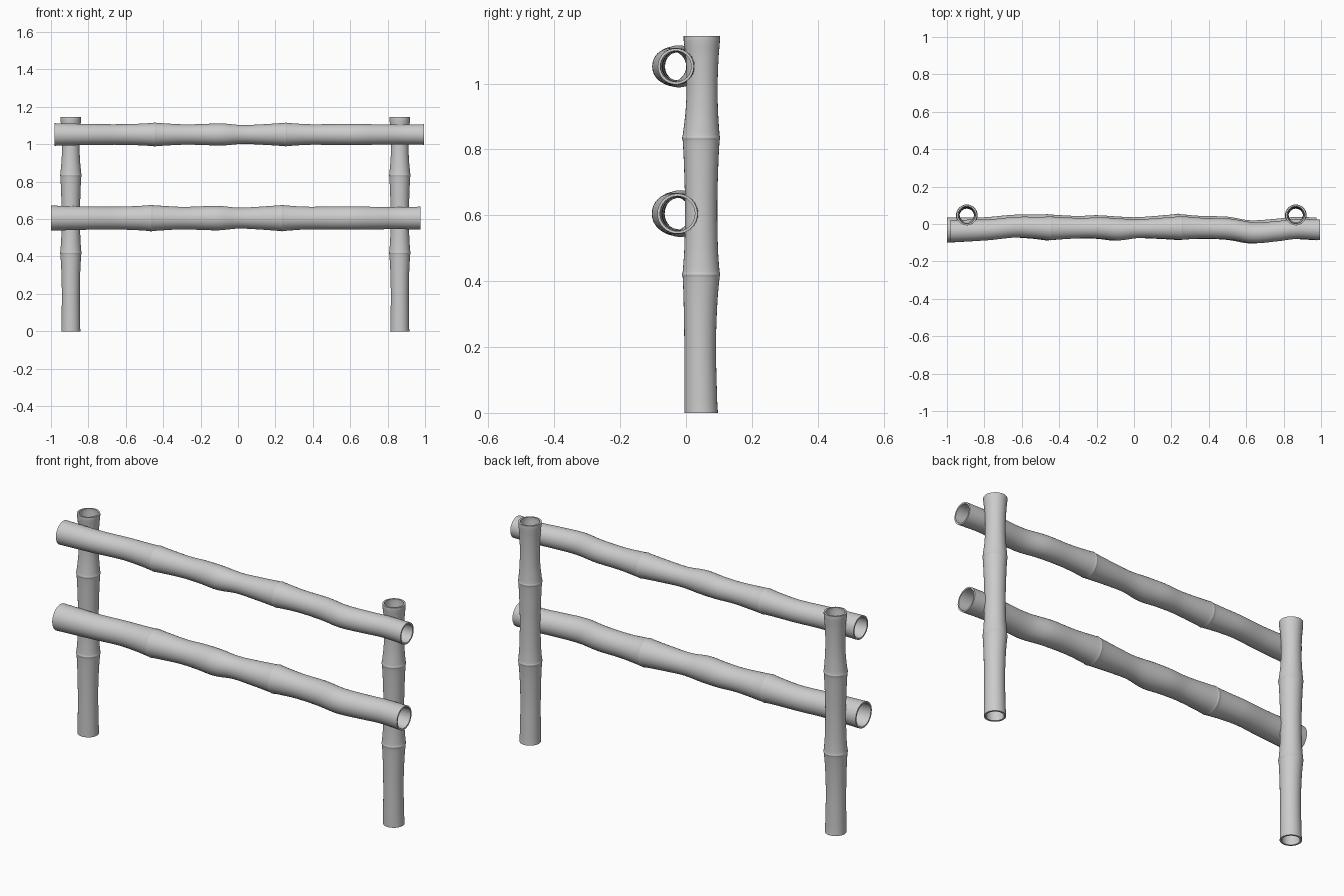
import bpy, bmesh, math

if "Cube" in bpy.data.objects:
    bpy.data.objects.remove(bpy.data.objects["Cube"])


def sample(keys, t):
    """Smooth (Hermite) interpolation of key tuples (t, a, b)."""
    n = len(keys)
    i = 0
    while i < n - 2 and t > keys[i + 1][0]:
        i += 1
    p, q = keys[i], keys[i + 1]
    h = q[0] - p[0]
    u = (t - p[0]) / h

    def slope(j, c):
        a, b = keys[max(j - 1, 0)], keys[min(j + 1, n - 1)]
        return (b[c] - a[c]) / (b[0] - a[0])

    return [(2*u**3 - 3*u**2 + 1) * p[c] + (u**3 - 2*u**2 + u) * h * slope(i, c)
            + (3*u**2 - 2*u**3) * q[c] + (u**3 - u**2) * h * slope(i + 1, c)
            for c in (1, 2)]


def bamboo(name, keys, place, wall, sides=32, steps=5):
    """Hollow cane open at both ends; place(t, bend, u, v) gives a point."""
    bm = bmesh.new()
    stations = [a[0] + (b[0] - a[0]) * k / steps
                for a, b in zip(keys, keys[1:]) for k in range(steps)] + [keys[-1][0]]

    def ring(t, inset):
        r, bend = sample(keys, t)
        r -= inset
        return [bm.verts.new(place(t, bend, r * math.cos(2 * math.pi * k / sides),
                                   r * math.sin(2 * math.pi * k / sides)))
                for k in range(sides)]

    # outer skin one way, inner skin back, closed by the end rims
    rings = [ring(t, 0) for t in stations] + [ring(t, wall) for t in reversed(stations)]
    for a, b in zip(rings, rings[1:] + rings[:1]):
        for k in range(sides):
            j = (k + 1) % sides
            bm.faces.new((a[k], a[j], b[j], b[k]))
    bmesh.ops.recalc_face_normals(bm, faces=bm.faces)
    me = bpy.data.meshes.new(name)
    bm.to_mesh(me)
    bm.free()
    ob = bpy.data.objects.new(name, me)
    bpy.context.collection.objects.link(ob)
    bpy.context.view_layer.objects.active = ob
    ob.select_set(True)
    bpy.ops.object.shade_smooth_by_angle(angle=math.radians(35))
    ob.select_set(False)


# height, radius, y of centre
POST = [(0, .051, .046), (.03, .050, .045), (.2, .048, .043), (.33, .051, .044),
        (.412, .056, .046), (.42, .058, .046), (.428, .056, .046), (.5, .051, .046),
        (.63, .049, .046), (.75, .052, .046), (.827, .056, .046), (.835, .058, .046),
        (.843, .056, .046), (.92, .049, .048), (1.0, .047, .049), (1.08, .050, .049),
        (1.13, .055, .048), (1.145, .055, .048)]

# x, radius, y of centre
RAIL = [(-1.0, .067, -.033), (-.8, .062, -.026), (-.65, .061, -.012), (-.55, .064, -.014),
        (-.475, .069, -.018), (-.465, .071, -.018), (-.455, .069, -.018), (-.3, .060, -.017),
        (-.2, .063, -.016), (-.1, .065, -.024), (0, .056, -.020), (.1, .060, -.018),
        (.227, .069, -.016), (.235, .071, -.016), (.243, .069, -.016), (.36, .061, -.018),
        (.5, .062, -.023), (.62, .062, -.042), (.75, .060, -.033), (.85, .059, -.022),
        (.975, .061, -.026)]

# upright posts
for name, px in (("left_post", -.894), ("right_post", .865)):
    bamboo(name, POST, lambda t, b, u, v, px=px: (px + u, b + v, t), .009)

# horizontal rails: x shift, height, radius scale
for name, dx, z, s, dy in (("lower_rail", 0, .605, 1, 0), ("upper_rail", .02, 1.052, .9, -.005)):
    keys = [(x, r * s, y + dy) for x, r, y in RAIL]
    bamboo(name, keys, lambda t, b, u, v, dx=dx, z=z: (t + dx, b + u, z + v), .008)
